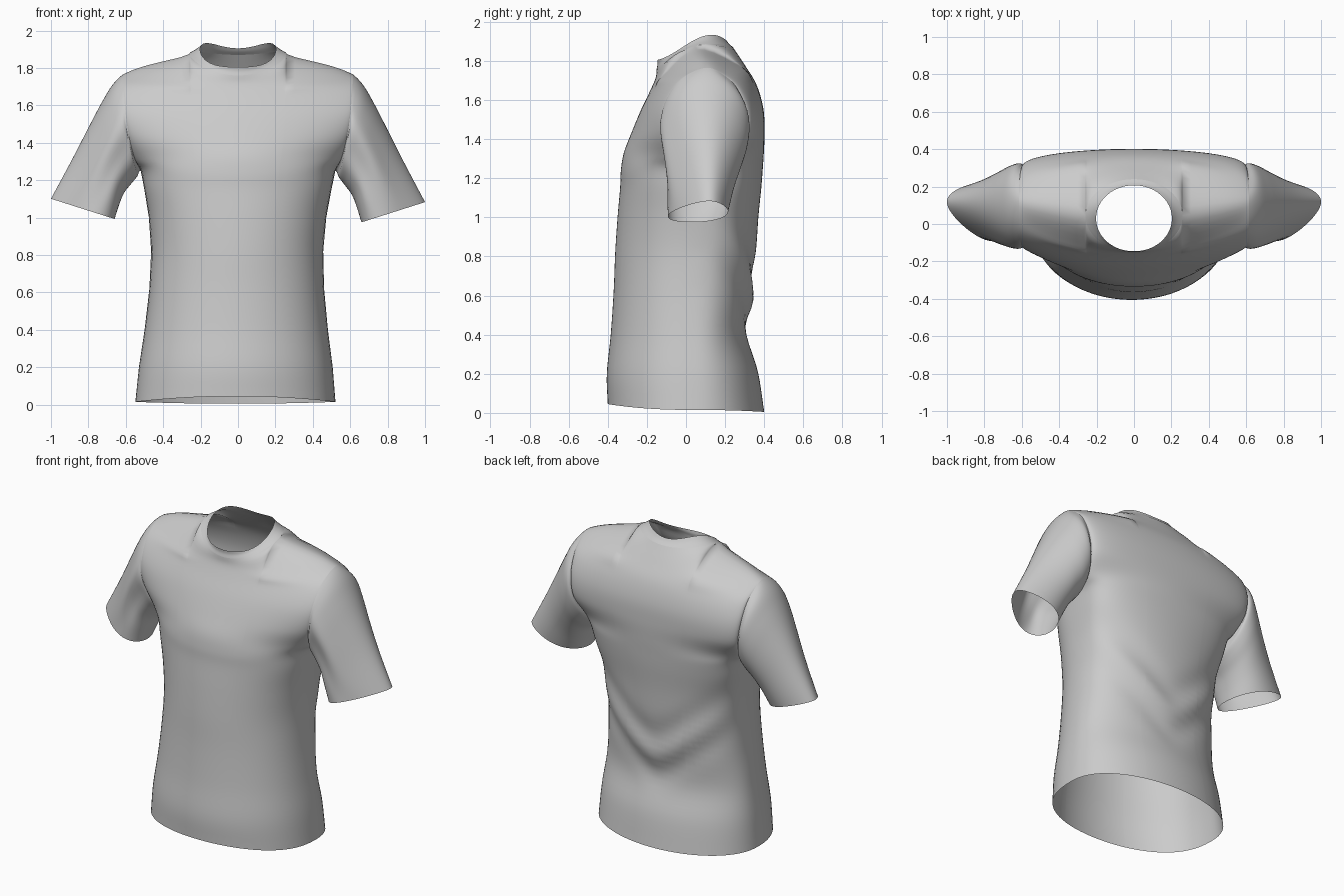
import bpy, bmesh
from math import sin, cos, asin, pi, exp, sqrt
from mathutils import Vector as V

if "Cube" in bpy.data.objects:
    bpy.data.objects.remove(bpy.data.objects["Cube"])

SUB = 5          # steps between key rows
ARMPIT = 7       # key row where the armholes begin
NX, NY, NB = 0.26, 0.045, 0.195   # neck seam half width, centre y, half depth
WTOP = 0.615     # half width at shoulder tip


def spline(keys, before=None, after=None):
    """Smooth curve through key points."""
    pts = [before or keys[0] * 2 - keys[1]] + keys + [after or keys[-1] * 2 - keys[-2]]
    out = []
    for i in range(1, len(pts) - 2):
        a, b, c, d = pts[i - 1:i + 3]
        for k in range(SUB):
            t = k / SUB
            out.append(0.5 * (2 * b + (c - a) * t + (2 * a - 5 * b + 4 * c - d) * t * t
                              + (3 * b - a - 3 * c + d) * t ** 3))
    return out + [keys[-1].copy()]


def make_object(name, grids, closed):
    """Turn grids of points (lists of columns) into one smooth sheet."""
    bm = bmesh.new()
    for g in grids:
        vs = [[bm.verts.new(p) for p in col] for col in g]
        n = len(vs)
        for i in range(n if closed else n - 1):
            a, b = vs[i], vs[(i + 1) % n]
            for j in range(len(a) - 1):
                bm.faces.new((a[j], b[j], b[j + 1], a[j + 1]))
    bmesh.ops.remove_doubles(bm, verts=bm.verts, dist=1e-4)
    bmesh.ops.recalc_face_normals(bm, faces=bm.faces)
    for f in bm.faces:
        f.smooth = True
    me = bpy.data.meshes.new(name)
    bm.to_mesh(me)
    bm.free()
    ob = bpy.data.objects.new(name, me)
    bpy.context.collection.objects.link(ob)
    return ob


def neck_seam(th, front):
    c = cos(th) * (1 if front else -1)
    return V((NX * sin(th), NY - NB * c, 1.875 - 0.055 * c - 0.06 * c * c))


# key rows: half width, edge y, edge z, centre y, centre z, roundness
LOW = [(.535, .05, .015), (.518, .05, .2), (.49, .05, .4), (.467, .05, .62),
       (.46, .06, .82), (.474, .07, 1.0), (.50, .09, 1.15), (.52, .10, 1.25)]
FRONT = [r + c for r, c in zip(LOW, [
    (-.40, .045, .85), (-.405, .2, .85), (-.385, .4, .85), (-.37, .62, .85),
    (-.362, .82, .85), (-.35, 1.0, .8), (-.337, 1.15, .72), (-.333, 1.24, .72)])] + [
    (.55, -.05, 1.31, -.318, 1.33, 1.25), (.58, -.12, 1.42, -.28, 1.43, 1.5),
    (.60, -.12, 1.55, -.23, 1.55, 1.7), (.61, -.06, 1.67, -.182, 1.65, 1.8),
    (.615, .02, 1.737, -.155, 1.715, 1.8)]
BACK = [r + c for r, c in zip(LOW, [
    (.40, .005, .9), (.37, .2, .9), (.318, .4, .9), (.338, .62, .85),
    (.358, .82, .8), (.37, 1.0, .7), (.385, 1.15, .58), (.392, 1.24, .52)])] + [
    (.55, .23, 1.31, .398, 1.33, 1.1), (.58, .305, 1.42, .402, 1.44, 1),
    (.60, .305, 1.55, .395, 1.56, 1), (.61, .255, 1.67, .36, 1.68, 1.2),
    (.615, .18, 1.737, .30, 1.78, 1.6)]

# columns across the body: shoulder, neck, shoulder
s0 = NX / WTOP
a0 = asin(s0)
neck = [-pi / 2 + pi * i / 24 for i in range(25)]
side = [sin(a0 + (pi / 2 - a0) * i / 14) for i in range(1, 15)]
cols = [(-s, None) for s in reversed(side)] + [(s0 * sin(t), t) for t in neck] + [(s, None) for s in side]


def row_point(r, s):
    w, ye, ze, yc, zc, q = r
    return V((w * s, ye + (yc - ye) * max(0, 1 - s * s) ** (q / 2), zc + (ze - zc) * s * s))


def top_point(s, th, front):
    if th is not None:
        return neck_seam(th, front)
    t = (abs(s) - s0) / (1 - s0)
    return V((WTOP * s, NY + (.11 - NY) * t, 1.875 - .078 * t ** .75 - .032 * t ** 4))


def panel(rows, other, front):
    grid = []
    for s, th in cols:
        keys = [row_point(r, s) for r in rows] + [top_point(s, th, front)]
        over = row_point(other[-1], s)                   # continue over the shoulder
        blend = 1 if th is None else abs(sin(th)) ** 4
        after = (keys[-1] * 2 - keys[-2]).lerp(over, blend)
        col = spline(keys, after=after)
        for j, p in enumerate(col):
            if abs(s) > .9999 and j < ARMPIT * SUB:      # shared side seam
                k, f = divmod(j, SUB)
                p[:] = keys[k].lerp(keys[k + 1], f / SUB)
            elif not front:                              # draped folds on lower back
                d = p.z - (.42 + .85 * sqrt(p.x ** 2 + .006))
                p.y += (.014 * exp(-((d - .08) / .07) ** 2) - .014 * exp(-((d + .04) / .08) ** 2)
                        - .012 * exp(-((d - .22) / .08) ** 2)) * sqrt(max(0, 1 - s * s))
        grid.append(col)
    return grid


front = panel(FRONT, BACK, True)
back = panel(BACK, FRONT, False)

# armhole loop on the +x side: up the front, down the back
fe = [p.copy() for p in front[-1][ARMPIT * SUB:]]
be = [p.copy() for p in back[-1][ARMPIT * SUB:]]
M = len(fe) - 1
armhole = fe + be[-2:0:-1]

# body, with its slight sideways drift toward the hem
for g in (front, back):
    for col in g:
        for p in col:
            p.x -= .014 * max(0, 1 - p.z / 1.2)
make_object("shirt_body", [front, back], False)

# sleeve rings: under x,z / top x,z / y centre / y half depth / y lean of the top / taper to the top
RINGS = [(.54, 1.215, .672, 1.705, .098, .226, .01, 0), (.57, 1.175, .725, 1.615, .097, .218, .01, .04),
         (.61, 1.12, .792, 1.485, .09, .196, .02, .12), (.637, 1.05, .888, 1.295, .08, .168, .035, .22),
         (.66, .975, 1.0, 1.083, .073, .142, .045, .32)]


def sleeve(name, m):
    grid = []
    for j, start in enumerate(armhole):
        ph = pi * j / M
        c = -cos(ph)
        keys = [start]
        for bx, bz, tx, tz, cy, b, lean, taper in RINGS:
            keys.append(V(((bx + tx) / 2 + (tx - bx) / 2 * c,
                           cy + lean * c - b * sin(ph) * (1 - taper * c),
                           (bz + tz) / 2 + (tz - bz) / 2 * c)))
        col = spline(keys, before=start + V((-.06, 0, .025 * c)))
        for k, p in enumerate(col):                      # soft fold on the front
            t = k / (len(col) - 1)
            p.y -= sin(pi * t) * (.012 * exp(-((ph - 1.75) / .25) ** 2)
                                  - .012 * exp(-((ph - 1.25) / .25) ** 2))
            p.z += .018 * t * (m < 0)
            p.x *= m
        grid.append(col)
    make_object(name, [grid], True)


sleeve("right_sleeve", 1)
sleeve("left_sleeve", -1)

# collar band from the neck seam up to the rim
collar = []
for front_half in (True, False):
    for th in (neck[:-1] if front_half else neck[:0:-1]):
        c = cos(th) * (1 if front_half else -1)
        a = neck_seam(th, front_half)
        b = V((.203 * sin(th), .03 - .177 * c, 1.9 - .101 * c - .045 * c * c + .051 * c ** 3))
        mid = a.lerp(b, .5) + V((-.004 * sin(th), .003 * c, 0))
        collar.append(spline([a, mid, b]))
make_object("collar", [collar], True)
